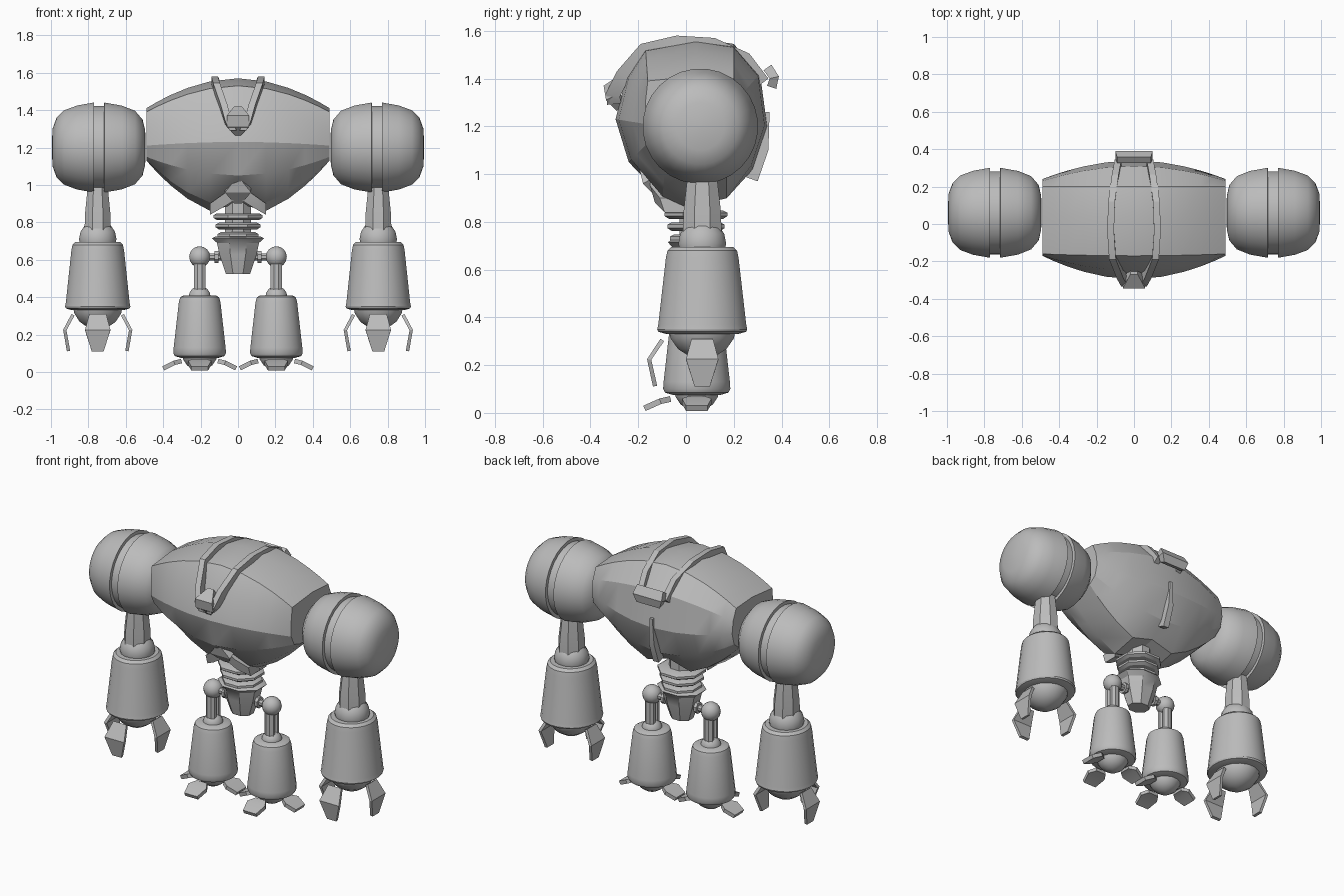
import bpy
import bmesh
from math import sin, cos, pi, radians
from mathutils import Vector

if "Cube" in bpy.data.objects:
    bpy.data.objects.remove(bpy.data.objects["Cube"])

GREY = (0.5, 0.5, 0.5, 1)
metal = bpy.data.materials.new("plain grey metal")
metal.use_nodes = True
metal.diffuse_color = GREY
metal.node_tree.nodes["Principled BSDF"].inputs["Base Color"].default_value = GREY


def loft(name, rings, angle=32):
    """Skin a list of equal rings and cap both ends."""
    bm = bmesh.new()
    rows = [[bm.verts.new(p) for p in ring] for ring in rings]
    n = len(rows[0])
    for a, b in zip(rows, rows[1:]):
        for i in range(n):
            j = (i + 1) % n
            bm.faces.new((a[i], a[j], b[j], b[i]))
    bm.faces.new(rows[0])
    bm.faces.new(rows[-1])
    bmesh.ops.recalc_face_normals(bm, faces=bm.faces)
    mesh = bpy.data.meshes.new(name)
    bm.to_mesh(mesh)
    bm.free()
    mesh.materials.append(metal)
    mesh.shade_smooth()
    mesh.set_sharp_from_angle(angle=radians(angle))
    obj = bpy.data.objects.new(name, mesh)
    bpy.context.collection.objects.link(obj)
    return obj


def lathe(name, centre, profile, n=24, deep=1, axis="z", angle=32):
    """Turn (radius, offset) pairs around z or x."""
    c = Vector(centre)
    rings = []
    for r, h in profile:
        ring = []
        for i in range(n):
            a = 2 * pi * (i + 0.5) / n
            u, v = r * cos(a), r * sin(a)
            ring.append(c + Vector((h, u, v) if axis == "x" else (u, v * deep, h)))
        rings.append(ring)
    return loft(name, rings, angle)


def ball(name, centre, r, deep=1, n=16):
    steps = n // 2
    prof = [(max(r * sin(pi * i / steps), 0.002), -r * cos(pi * i / steps))
            for i in range(steps + 1)]
    return lathe(name, centre, prof, n, deep)


def strip(name, path, widths, thick, side=(1, 0, 0)):
    """Flat bar along a path; the thickness goes inward."""
    path = [Vector(p) for p in path]
    side = Vector(side)
    rings = []
    for i, (p, w) in enumerate(zip(path, widths)):
        t = path[min(i + 1, len(path) - 1)] - path[max(i - 1, 0)]
        inward = side.cross(t).normalized() * thick
        rings.append([p - side * w, p + side * w,
                      p + side * w + inward, p - side * w + inward])
    return loft(name, rings, 20)


def claws(name, centre, path, widths, thick, reach):
    """Three bent plates: left, right and front."""
    c = Vector(centre)
    for label, a, k in (("left", 0, 1), ("right", pi, 1), ("front", -pi / 2, reach)):
        out = Vector((cos(a), sin(a), 0))
        pts = [c + out * r * k + Vector((0, 0, z)) for r, z in path]
        strip(f"{name}_{label}", pts, widths, thick, (-sin(a), cos(a), 0))


# Torso: a middle outline blends into the smaller shoulder outline
middle = [(-.17, 1.53), (.04, 1.57), (.2, 1.545), (.31, 1.42), (.34, 1.2), (.28, 1.02),
          (.17, .87), (0, .83), (-.1, .88), (-.24, 1.05), (-.295, 1.23), (-.25, 1.41)]
socket = [(-.16, 1.39), (.04, 1.41), (.2, 1.4), (.23, 1.33), (.24, 1.25), (.22, 1.18),
          (.17, 1.14), (0, 1.13), (-.08, 1.13), (-.14, 1.15), (-.17, 1.21), (-.17, 1.3)]
rings = []
for x in (-.49, -.43, -.36, -.27, -.15, 0, .15, .27, .36, .43, .49):
    t = (abs(x) / .49) ** 1.9
    ring = []
    for k, ((y0, z0), (y1, z1)) in enumerate(zip(middle, socket)):
        notch = .07 if x == 0 and k in (6, 7, 8) else 0
        ring.append((x, y0 + (y1 - y0) * t, z0 + (z1 - z0) * t + notch))
    rings.append(ring)
loft("torso", rings, 24)

# Crest running over the torso, joined at front and back
crest = [(.085, .345, 1.4), (.1, .265, 1.505), (.12, .12, 1.57), (.125, -.04, 1.58),
         (.115, -.19, 1.545), (.075, -.29, 1.43), (.05, -.335, 1.34), (.025, -.33, 1.29)]
for s, label in ((1, "left"), (-1, "right")):
    strip("crest_bar_" + label, [(s * x, y, z) for x, y, z in crest], [.018] * 8, .06)
strip("crest_snout", [(0, -.27, 1.42), (0, -.345, 1.37), (0, -.335, 1.31), (0, -.29, 1.265)],
      (.02, .06, .06, .015), .06)
strip("crest_back_bar", [(0, .325, 1.435), (0, .35, 1.4), (0, .34, 1.37)], (.09, .1, .08), .04)
strip("back_keel", [(0, .3, .97), (0, .345, 1.1), (0, .35, 1.26)], (.02, .018, .01), .05)

# Collar under the chest
strip("collar_plate", [(0, -.2, 1.04), (0, -.18, .96), (0, -.12, .9)], (.005, .07, .02), .06)
for s, label in ((1, "left"), (-1, "right")):
    loft("collar_wing_" + label, [
        [(0, -.15, 1), (0, -.14, .93), (0, -.04, .93), (0, -.04, 1)],
        [(s * .08, -.15, .95), (s * .08, -.13, .88), (s * .08, -.03, .88), (s * .08, -.03, .95)],
        [(s * .15, -.11, .9), (s * .15, -.09, .84), (s * .15, 0, .84), (s * .15, 0, .9)]])

# Spine and pelvis
mid = (0, .042, 0)
lathe("spine_core", mid, [(.075, .68), (.075, .92)], 8)
for i, z in enumerate((.73, .78, .83)):
    r = .118 + .012 * i
    lathe(f"spine_disc_{i + 1}", mid, [(r - .02, z - .018), (r, z - .006),
                                       (r, z + .008), (r - .02, z + .018)], 8)
lathe("pelvis", mid, [(.07, .525), (.108, .63), (.122, .69), (.15, .715), (.13, .725)], 8, .85)

for s, label in ((1, "left"), (-1, "right")):
    # Shoulder: two domes with a groove between
    dome = [(.002, .995), (.1, .992), (.16, .97), (.2, .93), (.226, .86), (.242, .77),
            (.222, .769), (.222, .716), (.242, .715), (.225, .62), (.197, .55),
            (.15, .51), (.09, .496), (.002, .495)]
    lathe(label + "_shoulder", (0, .06, 1.2), [(r, s * x) for r, x in dome], 28, axis="x")

    # Arm
    x, y = s * .75, .068
    lathe(label + "_upper_arm", (x, y, 0), [(.076, .75), (.074, .84), (.058, .99)], 8, 1.15)
    ball(label + "_elbow", (x, y, .71), .102)
    lathe(label + "_forearm", (x, y, 0), [(.12, .695), (.136, .68), (.142, .65), (.172, .37),
                                          (.176, .35), (.172, .34), (.14, .33)], 24, 1.08)
    ball(label + "_hand", (x, y, .365), .138, 1.06)
    claws(label + "_finger", (x, y, 0), [(.14, .31), (.185, .225), (.165, .11)],
          (.045, .068, .032), .018, 1.25)

    # Leg
    x, y = s * .205, .045
    ball(label + "_hip", (x, y, .615), .057)
    lathe(label + "_hip_axle", (0, y, .615), [(.02, s * .05), (.02, s * .2)], 8, axis="x")
    lathe(label + "_hip_ring", (0, y, .615), [(.035, s * .105), (.035, s * .125)], 8, axis="x")
    for k in (-1, 1):
        lathe(f"{label}_thigh_rod_{'front' if k < 0 else 'back'}", (x, y + k * .02, 0),
              [(.033, .4), (.033, .59)], 8, .7)
    ball(label + "_knee", (x, y, .4), .06)
    lathe(label + "_lower_leg", (x, y, 0), [(.085, .41), (.104, .4), (.112, .375), (.14, .13),
                                            (.142, .1), (.134, .085), (.1, .075)], 24)
    ball(label + "_ankle", (x, y, .105), .098)
    claws(label + "_toe", (x, y, 0), [(.1, .07), (.14, .06), (.2, .03)],
          (.035, .062, .045), .024, 1.12)
